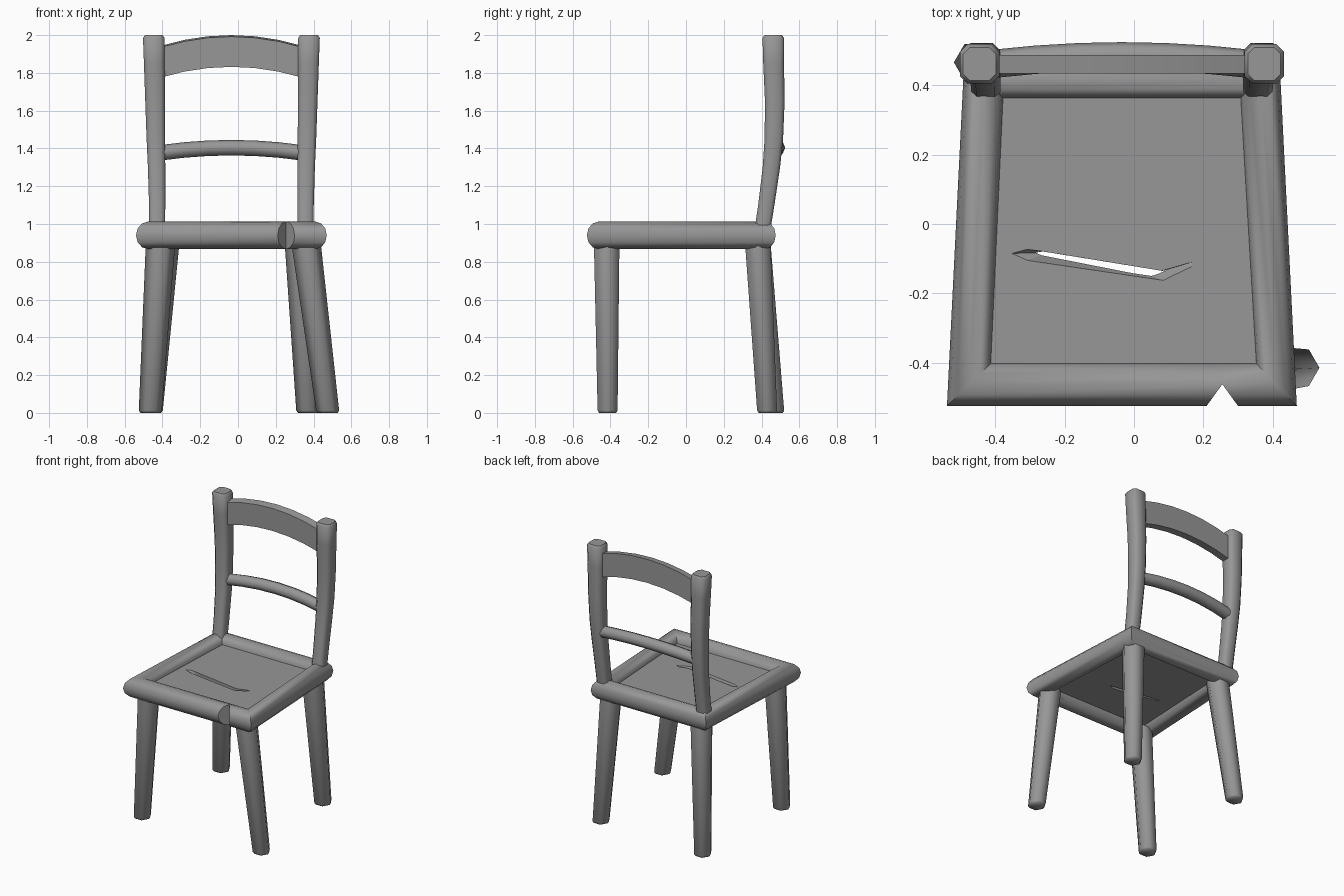
import bpy, bmesh, math
from mathutils import Vector

old = bpy.data.objects.get("Cube")
if old:
    bpy.data.objects.remove(old, do_unlink=True)

GREY = (0.31, 0.31, 0.31, 1)
mat = bpy.data.materials.new("plain grey")
mat.use_nodes = True
mat.diffuse_color = GREY
mat.node_tree.nodes["Principled BSDF"].inputs["Base Color"].default_value = GREY


def loft(name, rings, smooth=40):
    """Skin a list of equal-sized rings and cap both ends."""
    bm = bmesh.new()
    rows = [[bm.verts.new(p) for p in ring] for ring in rings]
    n = len(rows[0])
    for a, b in zip(rows, rows[1:]):
        for i in range(n):
            j = (i + 1) % n
            bm.faces.new((a[i], a[j], b[j], b[i]))
    bm.faces.new(rows[0])
    bm.faces.new(rows[-1])
    bmesh.ops.recalc_face_normals(bm, faces=bm.faces)
    mesh = bpy.data.meshes.new(name)
    bm.to_mesh(mesh)
    bm.free()
    obj = bpy.data.objects.new(name, mesh)
    bpy.context.collection.objects.link(obj)
    mesh.materials.append(mat)
    if smooth:
        bpy.ops.object.select_all(action='DESELECT')
        obj.select_set(True)
        bpy.context.view_layer.objects.active = obj
        bpy.ops.object.shade_smooth_by_angle(angle=math.radians(smooth))
    return obj


def circle(n, r):
    return [(r * math.cos(math.tau * i / n), r * math.sin(math.tau * i / n)) for i in range(n)]


# Seat frame: rounded rail mitred at each corner, its two ends crossing at the split
MID = 0.94


def rail_ring(outer, inner):
    o, i = Vector((*outer, MID)), Vector((*inner, MID))
    return [(o + i) / 2 + (o - i) / 2 * c + Vector((0, 0, 0.073 * s)) for c, s in circle(12, 1)]


corners = [((0.30, -0.525), (0.21, -0.40)),
           ((0.47, -0.525), (0.35, -0.40)),
           ((0.42, 0.475), (0.305, 0.36)),
           ((-0.49, 0.475), (-0.375, 0.36)),
           ((-0.54, -0.525), (-0.41, -0.40)),
           ((0.21, -0.525), (0.30, -0.40))]
loft("seat_frame", [rail_ring(*c) for c in corners], 50)

# Seat panel with a slanted crack cut through it
plan = [(-0.44, -0.44), (0.38, -0.44), (0.34, 0.40), (-0.41, 0.40)]
panel = loft("seat_panel", [[(x, y, z) for x, y in plan] for z in (0.925, 0.955)], 0)
crack_top = [(-0.355, -0.085), (-0.31, -0.073), (-0.27, -0.078), (0.08, -0.135),
             (0.175, -0.108), (0.17, -0.122), (0.085, -0.163), (-0.31, -0.105)]
crack_low = [(-0.272, -0.083), (-0.27, -0.081), (-0.265, -0.079), (0.08, -0.135),
             (0.078, -0.137), (0.07, -0.14), (0.045, -0.148), (-0.26, -0.088)]
cutter = loft("crack_cutter", [[(x, y, 0.92) for x, y in crack_low],
                               [(x, y, 0.956) for x, y in crack_top]], 0)
cutter.hide_render = True
cutter.hide_viewport = True
cut = panel.modifiers.new("crack", 'BOOLEAN')
cut.operation = 'DIFFERENCE'
cut.solver = 'EXACT'
cut.object = cutter

# Splayed six-sided legs with a small chamfer at the foot
legs = {"front_left_leg": ((0.476, -0.415), (0.36, -0.42)),
        "front_right_leg": ((-0.465, -0.415), (-0.41, -0.42)),
        "back_left_leg": ((0.37, 0.43), (0.325, 0.38)),
        "back_right_leg": ((-0.46, 0.468), (-0.388, 0.38))}
for name, (foot, top) in legs.items():
    f, t = Vector((*foot, 0)), Vector((*top, 0.9))
    rings = []
    for k, r in ((0, 0.052), (0.014, 0.061), (1, 0.078)):
        c = f.lerp(t, k)
        rings.append([c + Vector((x, y, 0)) for x, y in circle(6, r)])
    loft(name, rings, 65)

# Curved back posts: chamfered square section
CENTRE = -0.035


def square(h):
    c = h * 0.62
    return [(h, -c), (h, c), (c, h), (-c, h), (-h, c), (-h, -c), (-c, -h), (c, -h)]


sections = [(0.95, 0.393, 0.402, 0.042), (1.1, 0.393, 0.425, 0.043),
            (1.3, 0.396, 0.452, 0.046), (1.45, 0.40, 0.465, 0.049),
            (1.65, 0.404, 0.470, 0.052), (1.85, 0.408, 0.464, 0.055),
            (1.985, 0.411, 0.462, 0.057), (2.0, 0.411, 0.462, 0.047)]
for side, name in ((1, "left_post"), (-1, "right_post")):
    loft(name, [[(CENTRE + side * dx + x, y0 + y, z) for x, y in square(h)]
                for z, dx, y0, h in sections], 50)

# Arched top slat and bowed round spindle between the posts
STEPS = [i / 3 for i in range(-3, 4)]
slat, spindle = [], []
for u in STEPS:
    x = CENTRE + 0.375 * u
    arch = 1 - u * u
    z = 1.775 + 0.057 * arch
    slat.append([(x, 0.435, z), (x, 0.488, z), (x, 0.488, z + 0.168), (x, 0.435, z + 0.160)])
    spindle.append([(x, 0.462 + 0.022 * arch + a, 1.377 + 0.027 * arch + b)
                    for a, b in circle(8, 0.041)])
loft("top_slat", slat)
loft("middle_spindle", spindle, 50)
